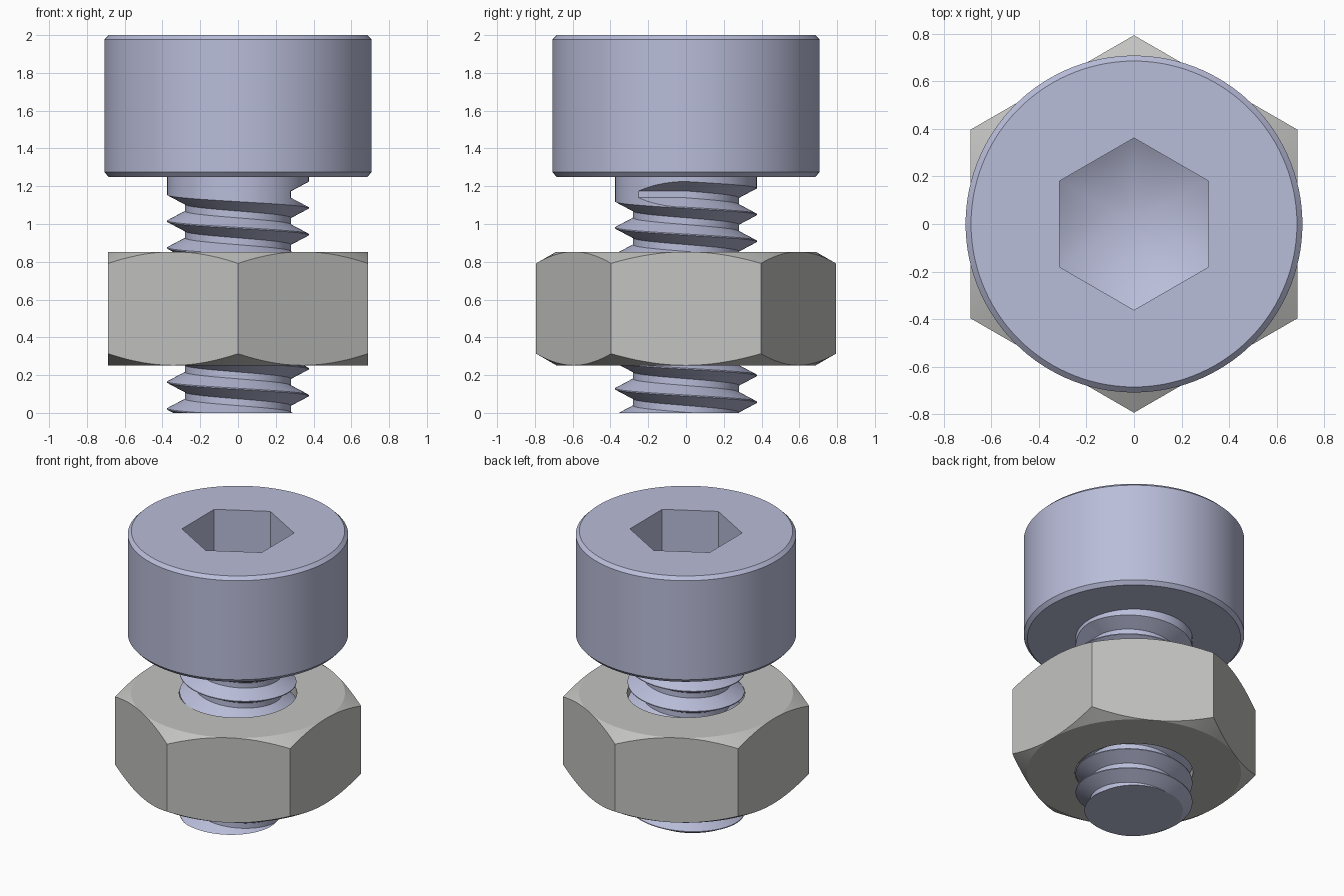
import bpy, bmesh, math

if "Cube" in bpy.data.objects:
    bpy.data.objects.remove(bpy.data.objects["Cube"], do_unlink=True)

SEGMENTS = 120          # divisible by six, so hexagon corners are exact
TAN30 = math.tan(math.radians(30))


def make_material(name, rgb):
    mat = bpy.data.materials.new(name)
    mat.use_nodes = True
    mat.diffuse_color = (*rgb, 1)
    mat.node_tree.nodes["Principled BSDF"].inputs["Base Color"].default_value = (*rgb, 1)
    return mat


def hexagon(apothem, a):
    """Radius of a hexagon at angle a, with flats on x and corners on y."""
    sixth = math.pi / 3
    return apothem / math.cos((a + sixth / 2) % sixth - sixth / 2)


def sweep(name, section, material):
    """Join the (radius, z) sections found at each angle into one solid."""
    bm = bmesh.new()
    columns = []
    for i in range(SEGMENTS + 1):
        a = 2 * math.pi * i / SEGMENTS
        columns.append([bm.verts.new((r * math.cos(a), r * math.sin(a), z))
                        for r, z in section(a)])
    for c, d in zip(columns, columns[1:]):
        for j in range(len(c) - 1):
            bm.faces.new((c[j], c[j + 1], d[j + 1], d[j]))
    bmesh.ops.remove_doubles(bm, verts=bm.verts, dist=1e-5)
    bmesh.ops.dissolve_degenerate(bm, edges=bm.edges, dist=1e-5)
    bmesh.ops.recalc_face_normals(bm, faces=bm.faces)
    mesh = bpy.data.meshes.new(name)
    bm.to_mesh(mesh)
    bm.free()
    obj = bpy.data.objects.new(name, mesh)
    bpy.context.collection.objects.link(obj)
    mesh.materials.append(material)
    bpy.ops.object.select_all(action='DESELECT')
    obj.select_set(True)
    bpy.context.view_layer.objects.active = obj
    bpy.ops.object.shade_smooth_by_angle(angle=math.radians(20))
    return obj


steel = make_material("blue grey steel", (0.485, 0.509, 0.694))
zinc = make_material("light grey zinc", (0.546, 0.546, 0.535))


# Round chamfered head with a hexagonal socket and a conical socket floor
def head_section(a):
    s = hexagon(0.313, a)
    apex = 1.45
    return [(0, apex), (s, apex + s * TAN30), (s, 2.0), (0.685, 2.0),
            (0.708, 1.977), (0.708, 1.275), (0.685, 1.25), (0, 1.25)]


sweep("screw_head", head_section, steel)

# Threaded shank: a spiral groove of trapezoid section
CREST, ROOT, PITCH = 0.375, 0.28, 0.142
OPEN_HALF, ROOT_HALF = 0.068, 0.018
GROOVE_TOP, SHANK_TOP = 1.157, 1.26
RUNOUT = math.acos(ROOT / CREST)        # groove leaves the shank on a tangent


def shank_section(a):
    pts = [(CREST, SHANK_TOP)]
    for turn in range(-1, 10):
        u = a + 2 * math.pi * turn
        z = GROOVE_TOP - PITCH * max(u, 0) / (2 * math.pi)
        root, wide, narrow = ROOT, OPEN_HALF, ROOT_HALF
        if u < -RUNOUT:                 # plain shank above the groove
            t = a / (2 * math.pi - RUNOUT)
            z = 1.24 + (GROOVE_TOP - 1.24) * t
            root, narrow = CREST, ROOT_HALF * t
            wide = narrow
        elif u < 0:                     # tangent run-out
            root = ROOT / math.cos(u)
            f = (CREST * math.cos(u) - ROOT) / (CREST - ROOT)
            wide = ROOT_HALF + (OPEN_HALF - ROOT_HALF) * f
        pts += [(CREST, z + wide), (root, z + narrow),
                (root, z - narrow), (CREST, z - wide)]
    # Cut the spiral off flat at the foot
    out, foot = [], None
    for i, (r, z) in enumerate(pts):
        if z <= 0 and foot is None:
            r0, z0 = pts[i - 1]
            foot = r0 + (r - r0) * z0 / (z0 - z)
        out.append((r, z) if foot is None else (foot, 0))
    return out + [(0, 0)]


sweep("threaded_shank", shank_section, steel)


# Hexagonal nut with conical chamfers at both ends
def nut_section(a):
    low, high, flat, hole = 0.252, 0.853, 0.687, 0.378
    r = hexagon(flat, a)
    drop = (r - flat) * TAN30
    return [(hole, high), (flat, high), (r, high - drop),
            (r, low + drop), (flat, low), (hole, low), (hole, high)]


sweep("hex_nut", nut_section, zinc)
